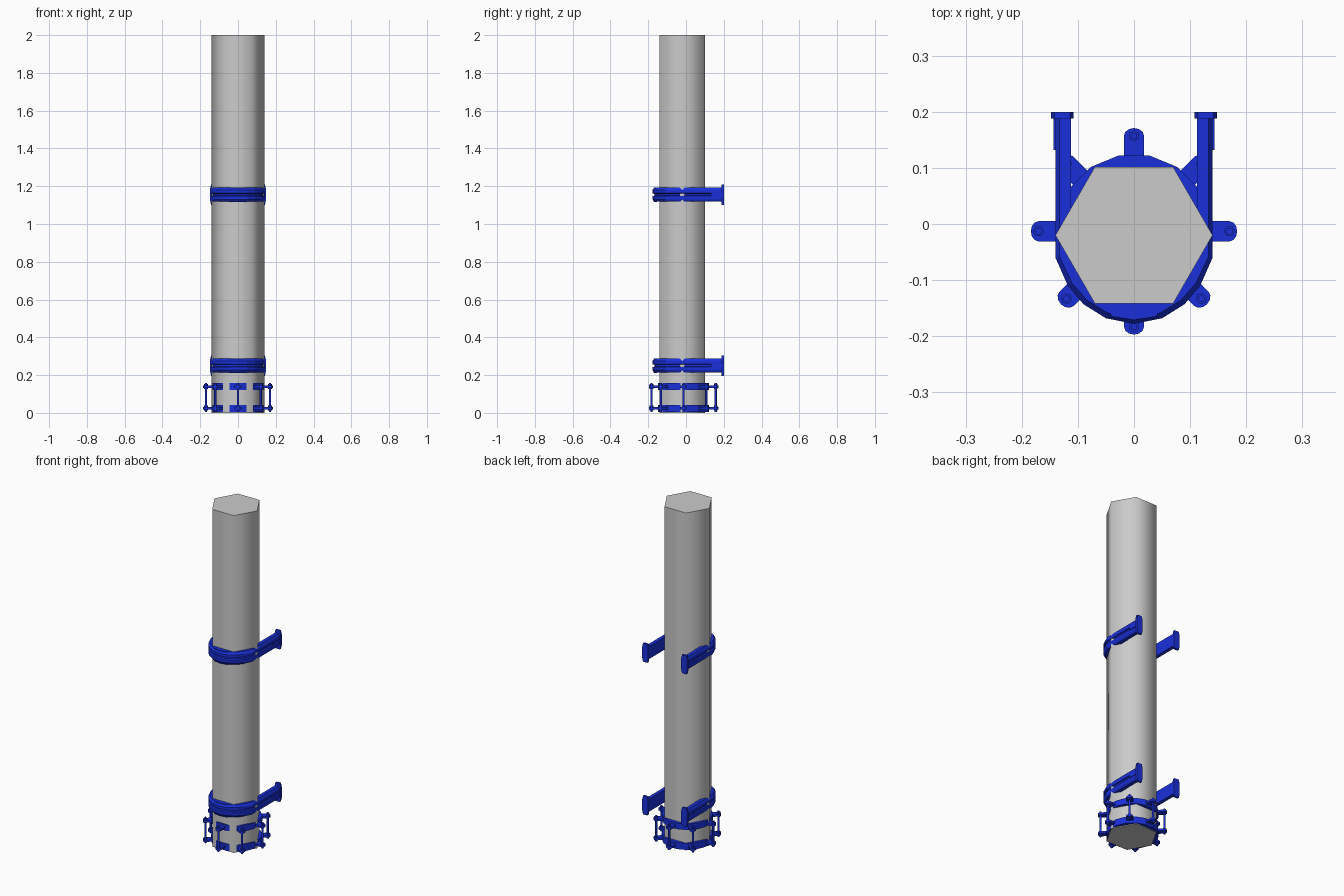
import bpy, bmesh, math
from mathutils import Vector, Matrix

if "Cube" in bpy.data.objects:
    bpy.data.objects.remove(bpy.data.objects["Cube"])

blue = bpy.data.materials.new("blue_paint")
blue.diffuse_color = (0.01, 0.03, 0.7, 1)
blue.use_nodes = True
blue.node_tree.nodes["Principled BSDF"].inputs["Base Color"].default_value = blue.diffuse_color


def make(name, bm, mat=blue, smooth=None):
    bmesh.ops.recalc_face_normals(bm, faces=bm.faces)
    me = bpy.data.meshes.new(name)
    bm.to_mesh(me)
    bm.free()
    ob = bpy.data.objects.new(name, me)
    bpy.context.collection.objects.link(ob)
    if mat:
        me.materials.append(mat)
    if smooth:
        bpy.ops.object.select_all(action='DESELECT')
        ob.select_set(True)
        bpy.context.view_layer.objects.active = ob
        bpy.ops.object.shade_smooth_by_angle(angle=math.radians(smooth))
    return ob


def prism(bm, pts, lo, hi, mat=Matrix()):
    """Extrude a 2D outline from lo to hi along local z."""
    a = [bm.verts.new(mat @ Vector((x, y, lo))) for x, y in pts]
    b = [bm.verts.new(mat @ Vector((x, y, hi))) for x, y in pts]
    bm.faces.new(a[::-1])
    bm.faces.new(b)
    n = len(pts)
    for i in range(n):
        bm.faces.new((a[i], a[(i + 1) % n], b[(i + 1) % n], b[i]))


def loft(bm, rings, closed=False):
    """Skin successive closed sections, capped unless the path loops."""
    vs = [[bm.verts.new(p) for p in r] for r in rings]
    n, m = len(vs[0]), len(vs)
    for k in range(m if closed else m - 1):
        a, b = vs[k], vs[(k + 1) % m]
        for i in range(n):
            bm.faces.new((a[i], a[(i + 1) % n], b[(i + 1) % n], b[i]))
    if not closed:
        bm.faces.new(vs[0][::-1])
        bm.faces.new(vs[-1])


def circle(r, n, cx=0, cy=0, turn=0):
    return [(cx + r * math.cos(turn + math.tau * i / n),
             cy + r * math.sin(turn + math.tau * i / n)) for i in range(n)]


# Hexagonal column
bm = bmesh.new()
prism(bm, circle(0.14, 6, 0, -0.02), 0, 2)
make("column", bm, None, 65)

# Base collar: two rings joined by eight tie rods
CY = -0.013
for label, lo, hi in (("lower", 0.004, 0.043), ("upper", 0.122, 0.157)):
    bm = bmesh.new()
    rings = []
    for i in range(16):
        t = math.tau * (i + 0.5) / 16
        rings.append([(r * math.cos(t), CY + r * math.sin(t), z) for r, z in
                      ((0.112, lo), (0.138, lo), (0.138, hi), (0.112, hi))])
    loft(bm, rings, True)
    make(label + "_collar_ring", bm)

lug = [(0.12, -0.018)] + [(0.170 + 0.014 * math.cos(a), 0.018 * math.sin(a))
       for a in [math.radians(d) for d in range(-90, 91, 30)]] + [(0.12, 0.018)]
for k in range(8):
    M = Matrix.Translation((0, CY, 0)) @ Matrix.Rotation(k * math.pi / 4, 4, 'Z')
    bm = bmesh.new()
    for z in (0.025, 0.139):
        prism(bm, lug, z - 0.006, z + 0.006, M)
        prism(bm, circle(0.010, 6, 0.170), z - 0.013, z + 0.013, M)
    make(f"collar_lugs_{k + 1}", bm)
    bm = bmesh.new()
    prism(bm, circle(0.006, 10, 0.170), 0.006, 0.158, M)
    make(f"tie_rod_{k + 1}", bm, blue, 40)

# Wall brackets: swept U-shaped rail (right half listed as x, y, depth)
half = [(0.14, 0.19, 0.028), (0.14, -0.02, 0.028), (0.14, -0.06, 0.03),
        (0.118, -0.11, 0.036), (0.09, -0.143, 0.038), (0.05, -0.168, 0.04)]
path = half + [(0, -0.178, 0.04)] + [(-x, y, d) for x, y, d in half[::-1]]
# Rail section: depth below the outer face (1 = full depth), height
section = [(1, -0.037), (0.25, -0.037), (0, -0.024), (0, -0.008), (0.25, -0.005),
           (0.25, 0.005), (0, 0.008), (0, 0.024), (0.25, 0.037), (1, 0.037)]


def rail_rings(zc):
    rings = []
    for i, (x, y, d) in enumerate(path):
        p = Vector((x, y))
        t = Vector((0, 0))
        if i:
            t += (p - Vector(path[i - 1][:2])).normalized()
        if i < len(path) - 1:
            t += (Vector(path[i + 1][:2]) - p).normalized()
        t.normalize()
        inward = Vector((t.y, -t.x))
        if i in (0, len(path) - 1):
            inward = Vector((-math.copysign(1, x), 0))
        elif inward.dot(Vector((0, -0.02)) - p) < 0:
            inward.negate()
        rings.append([(*(p + inward * s * d), zc + z) for s, z in section])
    return rings


plate = [(-0.020, -0.03), (-0.014, -0.055), (0.014, -0.055), (0.020, -0.03),
         (0.020, 0.03), (0.014, 0.055), (-0.014, 0.055), (-0.020, 0.03)]
chevron = [(-0.045, -0.153), (-0.04, -0.165), (0, -0.171), (0.04, -0.165),
           (0.045, -0.153), (0, -0.16)]
for label, zc in (("lower", 0.25), ("upper", 1.155)):
    bm = bmesh.new()
    loft(bm, rail_rings(zc))
    make(label + "_bracket_rail", bm)
    # Raised pads at the front of the rail
    bm = bmesh.new()
    for s in (-1, 1):
        prism(bm, chevron, zc + s * 0.037 - 0.002, zc + s * 0.037 + 0.002)
    make(label + "_bracket_pads", bm)
    # Wall plates and side stiffeners
    for side, s in (("left", -1), ("right", 1)):
        bm = bmesh.new()
        M = Matrix.Translation((s * 0.128, 0.2, zc)) @ Matrix.Rotation(math.pi / 2, 4, 'X')
        prism(bm, plate, 0, 0.012, M)
        make(f"{label}_{side}_wall_plate", bm)
        bm = bmesh.new()
        a, b = s * 0.132, s * 0.1435
        prism(bm, [(a, 0.132), (b, 0.132), (b, 0.19), (a, 0.19)], zc - 0.01, zc + 0.01)
        make(f"{label}_{side}_stiffener", bm)
